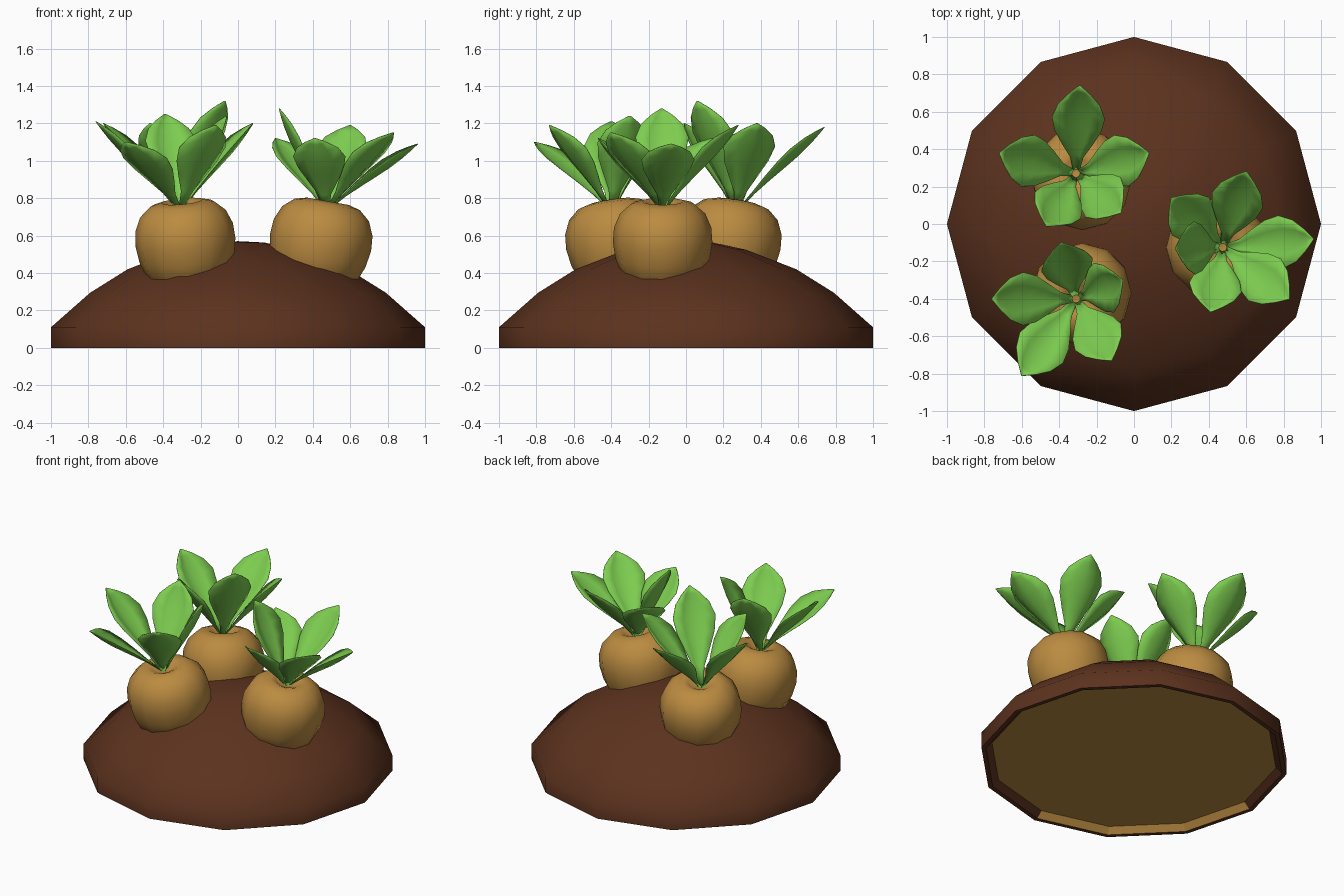
import bpy, bmesh, math
from mathutils import Vector, Matrix

if "Cube" in bpy.data.objects:
    bpy.data.objects.remove(bpy.data.objects["Cube"])


def material(name, rgb):
    m = bpy.data.materials.new(name)
    m.diffuse_color = (*rgb, 1)
    m.use_nodes = True
    m.node_tree.nodes["Principled BSDF"].inputs["Base Color"].default_value = m.diffuse_color
    return m


SOIL = material("soil brown", (0.107, 0.032, 0.013))
TAN = material("root tan", (0.500, 0.260, 0.053))
GREEN = material("leaf green", (0.205, 0.610, 0.080))


def make_object(name, bm, mats, angle):
    me = bpy.data.meshes.new(name)
    bm.to_mesh(me)
    bm.free()
    for m in mats:
        me.materials.append(m)
    ob = bpy.data.objects.new(name, me)
    bpy.context.collection.objects.link(ob)
    bpy.ops.object.select_all(action='DESELECT')
    ob.select_set(True)
    bpy.context.view_layer.objects.active = ob
    bpy.ops.object.shade_smooth_by_angle(angle=math.radians(angle))
    return ob


def lathe(profile, n):
    """Closed solid of revolution from (radius, z) points; ends lie on the axis."""
    bm = bmesh.new()
    rings = []
    for r, z in profile:
        k = 1 if r == 0 else n
        rings.append([bm.verts.new((r * math.cos(math.tau * i / n),
                                    r * math.sin(math.tau * i / n), z)) for i in range(k)])
    for a, b in zip(rings, rings[1:]):
        for i in range(n):
            vs = [a[i % len(a)], a[(i + 1) % n % len(a)], b[(i + 1) % n % len(b)], b[i % len(b)]]
            bm.faces.new(list(dict.fromkeys(vs)))
    bmesh.ops.recalc_face_normals(bm, faces=bm.faces)
    return bm


# soil mound with a shallow tan recess underneath
bm = lathe([(0, 0.04), (0.93, 0.04), (0.97, 0), (1, 0), (1, 0.11), (0.79, 0.295),
            (0.59, 0.42), (0.32, 0.525), (0.14, 0.563), (0, 0.57)], 12)
for f in bm.faces:
    c = f.calc_center_median()
    floor = all(abs(v.co.z - 0.04) < 1e-4 for v in f.verts)
    far_wall = abs(c.z - 0.02) < 0.005 and c.x + c.y < -1.0
    f.material_index = 1 if floor or far_wall else 0
mound = make_object("soil_mound", bm, [SOIL, TAN], 55)
for p in mound.data.polygons:
    if p.center.z < 0.045:
        p.use_smooth = False

ROOT = [(0, -0.26), (0.15, -0.235), (0.22, -0.165), (0.252, -0.08), (0.266, 0.01), (0.26, 0.09),
        (0.228, 0.165), (0.172, 0.215), (0.11, 0.232), (0.08, 0.22), (0.05, 0.2), (0, 0.195)]
# leaf half-widths along its length
WIDTH = [(0, 0.018), (0.18, 0.036), (0.36, 0.084), (0.52, 0.124), (0.68, 0.142),
         (0.82, 0.112), (0.92, 0.06), (1, 0.004)]


def add_leaf(bm, base, tip):
    """Cupped blade following a gentle outward curve."""
    base, tip = Vector(base), Vector(tip)
    out = Vector((tip.x - base.x, tip.y - base.y, 0))
    side = Vector((-out.y, out.x, 0)).normalized()
    start = base + out.normalized() * 0.02
    ctrl = start.lerp(tip, 0.5) - out * 0.06 + Vector((0, 0, 0.01))
    rows = []
    for t, w in WIDTH:
        p = start * (1 - t) ** 2 + ctrl * 2 * t * (1 - t) + tip * t * t
        tangent = (ctrl - start) * (1 - t) + (tip - ctrl) * t
        up = tangent.cross(side).normalized()
        if up.z < 0:
            up.negate()
        rows.append([bm.verts.new(p + side * w * s + up * 0.36 * w * (abs(s) - 0.5))
                     for s in (-1, -0.5, 0, 0.5, 1)])
    for a, b in zip(rows, rows[1:]):
        for i in range(4):
            bm.faces.new((a[i], b[i], b[i + 1], a[i + 1]))


# each plant: root centre, lean direction, tuft base, leaf tips
PLANTS = {
    "back": ((-0.28, 0.235), (-0.5, 0.85), (-0.31, 0.27),
             [(-0.29, 0.74, 1.18), (-0.72, 0.38, 1.2), (-0.47, -0.01, 1.2),
              (-0.07, 0.06, 1.32), (0.08, 0.38, 1.2)]),
    "front": ((-0.28, -0.37), (-0.5, -0.85), (-0.31, -0.40),
              [(-0.39, -0.10, 1.25), (-0.06, -0.30, 1.24), (-0.12, -0.73, 1.19),
               (-0.6, -0.81, 1.1), (-0.76, -0.4, 1.21)]),
    "right": ((0.44, -0.125), (1, 0), (0.475, -0.125),
              [(0.60, 0.28, 1.19), (0.96, -0.08, 1.09), (0.83, -0.4, 1.15),
               (0.41, -0.47, 1.12), (0.22, -0.13, 1.28), (0.20, 0.14, 1.12)]),
}

for name, (c, lean, base, tips) in PLANTS.items():
    # tilted root body with dimpled crown, a little wider along its lean
    bm = lathe(ROOT, 12)
    lean3 = Vector((*lean, 0)).normalized()
    bm.transform(Matrix.Scale(1.03, 4, lean3))
    axis = Vector((0, 0, 1)).cross(lean3)
    bm.transform(Matrix.Translation((*c, 0.555)) @ Matrix.Rotation(math.radians(10), 4, axis))
    make_object(name + "_root", bm, [TAN], 60)
    # leaf tuft
    bm = bmesh.new()
    for tip in tips:
        add_leaf(bm, (*base, 0.75), tip)
    bmesh.ops.recalc_face_normals(bm, faces=bm.faces)
    for f in bm.faces:
        f.normal_update()
        if f.normal.z < 0:
            f.normal_flip()
    ob = make_object(name + "_leaves", bm, [GREEN], 40)
    mod = ob.modifiers.new("thickness", 'SOLIDIFY')
    mod.thickness = 0.003
    mod.offset = 0
